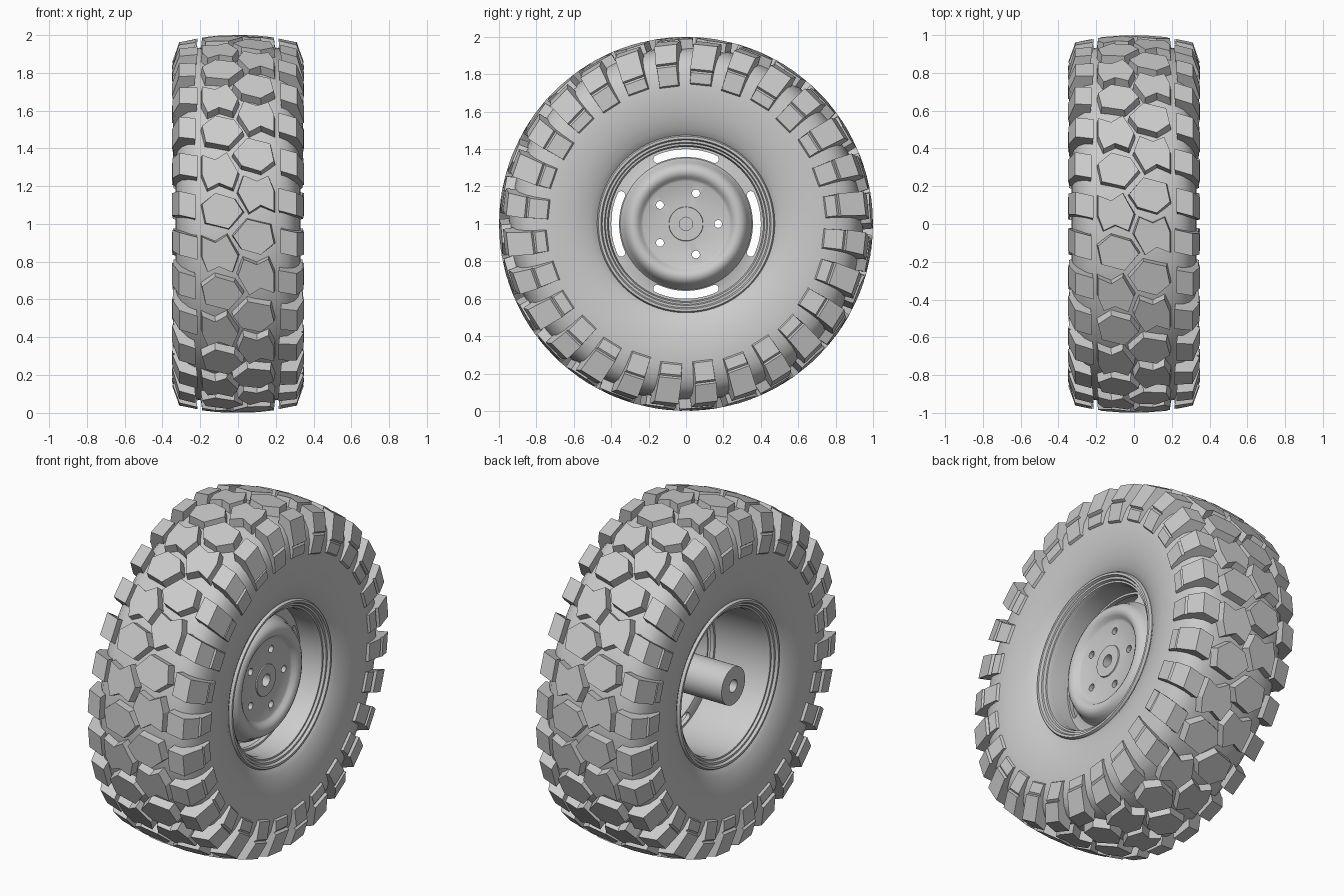
import bpy, bmesh, math
from mathutils import Vector

if "Cube" in bpy.data.objects:
    bpy.data.objects.remove(bpy.data.objects["Cube"])

GREY = (0.6, 0.6, 0.6, 1)
mat = bpy.data.materials.new("plain grey")
mat.use_nodes = True
mat.diffuse_color = GREY
bsdf = next(n for n in mat.node_tree.nodes if n.type == 'BSDF_PRINCIPLED')
bsdf.inputs["Base Color"].default_value = GREY

PAIRS = 14
PITCH = math.tau / PAIRS


def spot(x, r, phi):
    """Point on the wheel; phi rises from the front of the tread."""
    return Vector((x, -r * math.cos(phi), 1 + r * math.sin(phi)))


def finish(name, bm, smooth=True):
    bmesh.ops.remove_doubles(bm, verts=bm.verts, dist=1e-5)
    bmesh.ops.recalc_face_normals(bm, faces=bm.faces)
    mesh = bpy.data.meshes.new(name)
    bm.to_mesh(mesh)
    bm.free()
    obj = bpy.data.objects.new(name, mesh)
    bpy.context.collection.objects.link(obj)
    mesh.materials.append(mat)
    if smooth:
        smooth_edges(obj)
    return obj


def smooth_edges(obj):
    bpy.ops.object.select_all(action='DESELECT')
    obj.select_set(True)
    bpy.context.view_layer.objects.active = obj
    bpy.ops.object.shade_smooth_by_angle(angle=math.radians(32))


def lathe(name, profile, steps=112):
    """Spin a closed (x, radius) profile round the axle."""
    bm = bmesh.new()
    rings = [[bm.verts.new(spot(x, r, math.tau * i / steps)) for x, r in profile]
             for i in range(steps)]
    n = len(profile)
    for i in range(steps):
        a, b = rings[i], rings[(i + 1) % steps]
        for j in range(n):
            k = (j + 1) % n
            if profile[j][1] or profile[k][1]:
                bm.faces.new((a[j], a[k], b[k], b[j]))
    return finish(name, bm)


def prism(bm, lower, upper):
    """Solid between two matching outlines."""
    a = [bm.verts.new(p) for p in lower]
    b = [bm.verts.new(p) for p in upper]
    bm.faces.new(a)
    bm.faces.new(b)
    for i in range(len(a)):
        j = (i + 1) % len(a)
        bm.faces.new((a[i], a[j], b[j], b[i]))


# Tyre carcass
side = [(.25, .455), (.272, .475), (.292, .51), (.311, .56), (.324, .62),
        (.33, .69), (.329, .76), (.318, .82), (.297, .87), (.262, .908),
        (.21, .931), (.14, .943), (.07, .948)]
lathe("tyre_carcass", side + [(-x, r) for x, r in reversed(side)])

# Centre tread lugs: two interlocking outlines, turned half round for each side
broad_lug = [(-.19, .04), (-.12, .10), (-.02, .07), (.025, 0), (-.05, -.09), (-.17, -.06)]
notched_lug = [(-.19, .09), (-.12, .06), (-.06, .10), (0, -.01),
               (-.03, -.10), (-.10, -.07), (-.16, -.10), (-.19, -.02)]
bm = bmesh.new()
for i in range(PAIRS):
    for outline, start in ((broad_lug, .065), (notched_lug, -.16)):
        cx = sum(p[0] for p in outline) / len(outline)
        for turn in (1, -1):
            def ring(grow, radius):
                return [spot(turn * (cx + (x - cx) * grow),
                             radius - .36 * x * x,
                             i * PITCH + turn * (start + s * grow))
                        for x, s in outline]
            prism(bm, ring(1.1, .925), ring(1, 1.0))
finish("centre_tread_lugs", bm, False)

# Shoulder lugs: (x, radius, half width) sections that wrap onto the sidewall
short_lug = [(.222, .90, .066), (.215, .981, .06), (.31, .962, .06), (.346, .865, .056),
             (.334, .855, .056), (.346, .845, .052), (.343, .745, .05),
             (.325, .735, .055), (.26, .80, .06)]
long_lug = [(.232, .90, .07), (.225, .979, .064), (.312, .962, .064), (.35, .83, .06),
            (.336, .82, .06), (.343, .81, .055), (.341, .755, .055),
            (.325, .745, .058), (.26, .80, .064)]
bm = bmesh.new()
for i in range(PAIRS):
    for outline, start in ((short_lug, PITCH / 4), (long_lug, -PITCH / 4)):
        for turn in (1, -1):
            def flank(way):
                return [spot(turn * x, r,
                             i * PITCH + turn * (start + way * w / r - .25 * (x - .3)))
                        for x, r, w in outline]
            prism(bm, flank(-1), flank(1))
finish("shoulder_tread_lugs", bm, False)

# Rim barrel with stepped lips
lip = [(.25, .475), (.275, .475), (.287, .468), (.287, .455), (.272, .448),
       (.272, .436), (.258, .43), (.258, .42), (.23, .412)]
lathe("rim_barrel", lip + [(-x, r) for x, r in reversed(lip)])

# Dished wheel disc
face = [(.12, .418), (.122, .38), (.13, .352), (.15, .338), (.18, .327), (.203, .311),
        (.214, .29), (.213, .27), (.203, .252), (.188, .241), (.18, .228),
        (.18, .092), (.186, .09), (.186, 0)]
disc = lathe("wheel_disc", face + [(x - .025, r) for x, r in reversed(face)])

# Cutters for the four arc slots, five bolt holes and centre bore
bm = bmesh.new()


def cut_through(points):
    prism(bm, [spot(0, r, a) for r, a in points], [spot(.4, r, a) for r, a in points])


MID, HALF, SPAN = .379, .021, math.radians(24)
for q in range(4):
    mid = q * math.pi / 2
    pts = [(MID + HALF, mid + SPAN * t / 8) for t in range(-8, 9)]
    pts += [(MID + HALF * math.cos(t * math.pi / 8),
             mid + SPAN + HALF * math.sin(t * math.pi / 8) / MID) for t in range(1, 8)]
    pts += [(MID - HALF, mid - SPAN * t / 8) for t in range(-8, 9)]
    pts += [(MID - HALF * math.cos(t * math.pi / 8),
             mid - SPAN - HALF * math.sin(t * math.pi / 8) / MID) for t in range(1, 8)]
    cut_through(pts)


def round_cut(y, z, radius, sides=20):
    ring = [(y + radius * math.cos(math.tau * t / sides),
             1 + z + radius * math.sin(math.tau * t / sides)) for t in range(sides)]
    prism(bm, [(0, a, b) for a, b in ring], [(.4, a, b) for a, b in ring])


for h in range(5):
    a = math.tau * h / 5
    round_cut(.172 * math.cos(a), .172 * math.sin(a), .021)
round_cut(0, 0, .036)
cutter = finish("disc_cutter", bm, False)
cutter.hide_render = True

cut = disc.modifiers.new("openings", 'BOOLEAN')
cut.operation = 'DIFFERENCE'
cut.solver = 'EXACT'
cut.object = cutter
bpy.context.view_layer.objects.active = disc
bpy.ops.object.modifier_apply(modifier=cut.name)
bpy.data.objects.remove(cutter)
smooth_edges(disc)

# Axle hub with a blind bore at each end
lathe("axle_hub", [(-.31, .036), (-.31, .11), (.13, .11), (.13, .135), (.165, .135),
                   (.165, .036), (.1, .036), (.1, 0), (-.2, 0), (-.2, .036)], 48)
